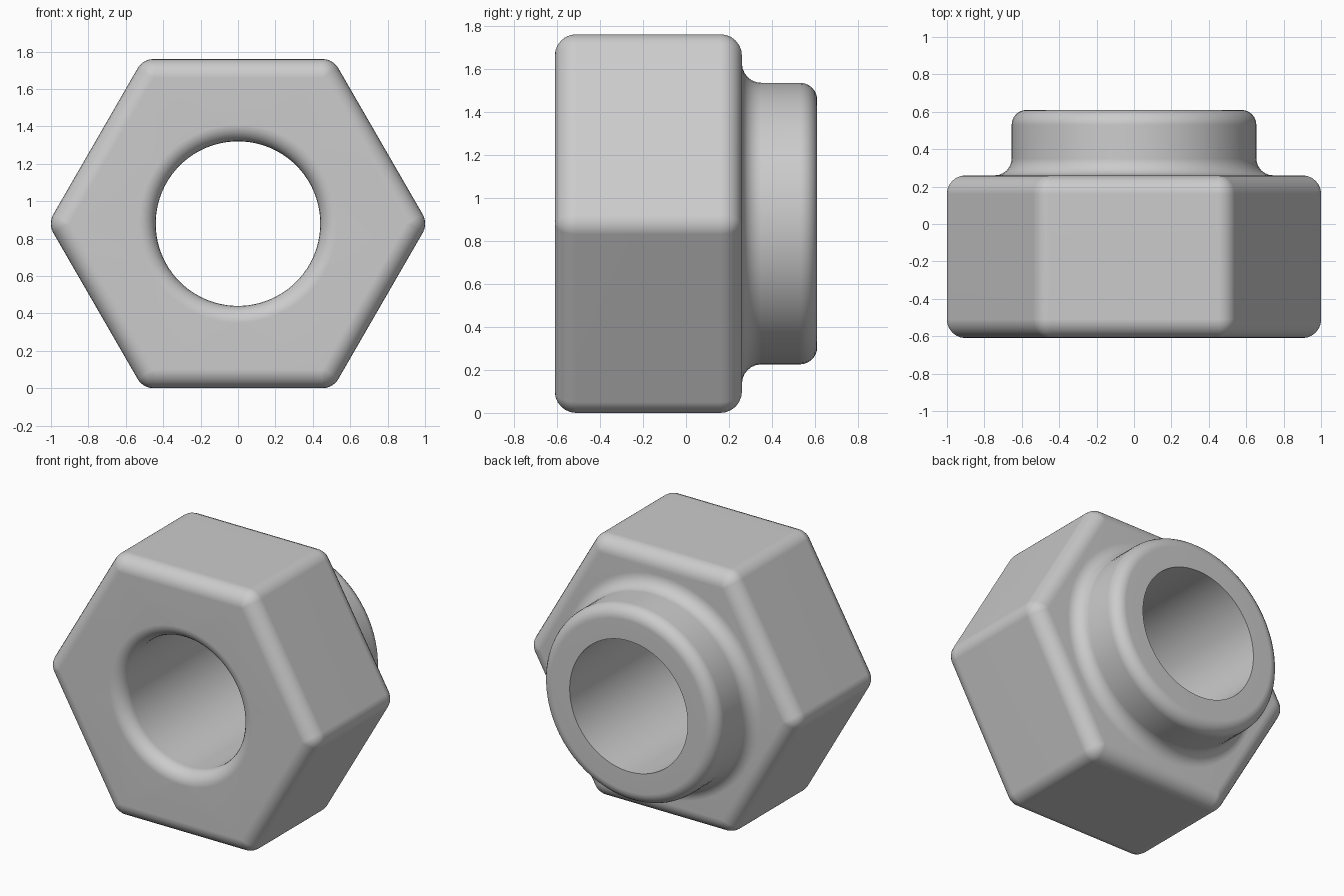
import bpy, bmesh, math

# Remove the default cube only
cube = bpy.data.objects.get("Cube")
if cube:
    bpy.data.objects.remove(cube, do_unlink=True)

APOTHEM = 0.88                     # half the width across flats, also the axis height
FRONT, SHOULDER, BACK = -0.61, 0.26, 0.61
EDGE = 0.1                         # rounding of the hexagon edges
BORE, BORE_EDGE = 0.44, 0.09
COLLAR, COLLAR_EDGE, FILLET = 0.655, 0.08, 0.09
PER_CORNER = 12                    # points on each rounded hexagon corner
COUNT = 6 * PER_CORNER
STEPS = 6                          # segments in each rounding


def circle(radius, y):
    """Ring of points around the bore axis."""
    angles = ((k - (PER_CORNER - 1) / 2) * math.tau / COUNT for k in range(COUNT))
    return [(radius * math.cos(a), y, APOTHEM + radius * math.sin(a)) for a in angles]


def hexagon(offset, y):
    """Ring that follows an inset hexagon grown outward by a rounded offset."""
    core = (APOTHEM - EDGE) / math.cos(math.pi / 6)
    ring = []
    for corner in range(6):
        a = corner * math.pi / 3
        for j in range(PER_CORNER):
            b = a + (j / (PER_CORNER - 1) - 0.5) * math.pi / 3
            ring.append((core * math.cos(a) + offset * math.cos(b), y,
                         APOTHEM + core * math.sin(a) + offset * math.sin(b)))
    return ring


def arc(shape, centre, y, radius, start, end):
    """Rings along a rounded profile, angles in degrees from outward to back."""
    rings = []
    for i in range(STEPS + 1):
        t = math.radians(start + (end - start) * i / STEPS)
        rings.append(shape(centre + radius * math.cos(t), y + radius * math.sin(t)))
    return rings


# Closed profile: collar face, collar, fillet, hexagon body, front face, bore
rings = [circle(BORE, BACK)]
rings += arc(circle, COLLAR - COLLAR_EDGE, BACK - COLLAR_EDGE, COLLAR_EDGE, 90, 0)
rings += arc(circle, COLLAR + FILLET, SHOULDER + FILLET, FILLET, 180, 270)
rings += arc(hexagon, 0, SHOULDER - EDGE, EDGE, 90, 0)
rings += arc(hexagon, 0, FRONT + EDGE, EDGE, 0, -90)
rings += arc(circle, BORE + BORE_EDGE, FRONT + BORE_EDGE, BORE_EDGE, 270, 180)

bm = bmesh.new()
loops = [[bm.verts.new(p) for p in ring] for ring in rings]
for i, near in enumerate(loops):
    far = loops[(i + 1) % len(loops)]
    for k in range(COUNT):
        n = (k + 1) % COUNT
        bm.faces.new((near[k], near[n], far[n], far[k]))
bmesh.ops.remove_doubles(bm, verts=bm.verts, dist=1e-5)
bmesh.ops.recalc_face_normals(bm, faces=bm.faces)

mesh = bpy.data.meshes.new("hex_nut")
bm.to_mesh(mesh)
bm.free()
nut = bpy.data.objects.new("hex_nut", mesh)
bpy.context.collection.objects.link(nut)

# Plain grey finish
grey = bpy.data.materials.new("plain_grey")
grey.use_nodes = True
colour = (0.6, 0.6, 0.6, 1)
grey.diffuse_color = colour
grey.node_tree.nodes["Principled BSDF"].inputs["Base Color"].default_value = colour
mesh.materials.append(grey)

# Smooth roundings with flat large faces
bpy.ops.object.select_all(action="DESELECT")
nut.select_set(True)
bpy.context.view_layer.objects.active = nut
bpy.ops.object.shade_smooth_by_angle(angle=math.radians(40))
weighted = nut.modifiers.new("flat_faces", "WEIGHTED_NORMAL")
weighted.keep_sharp = True
